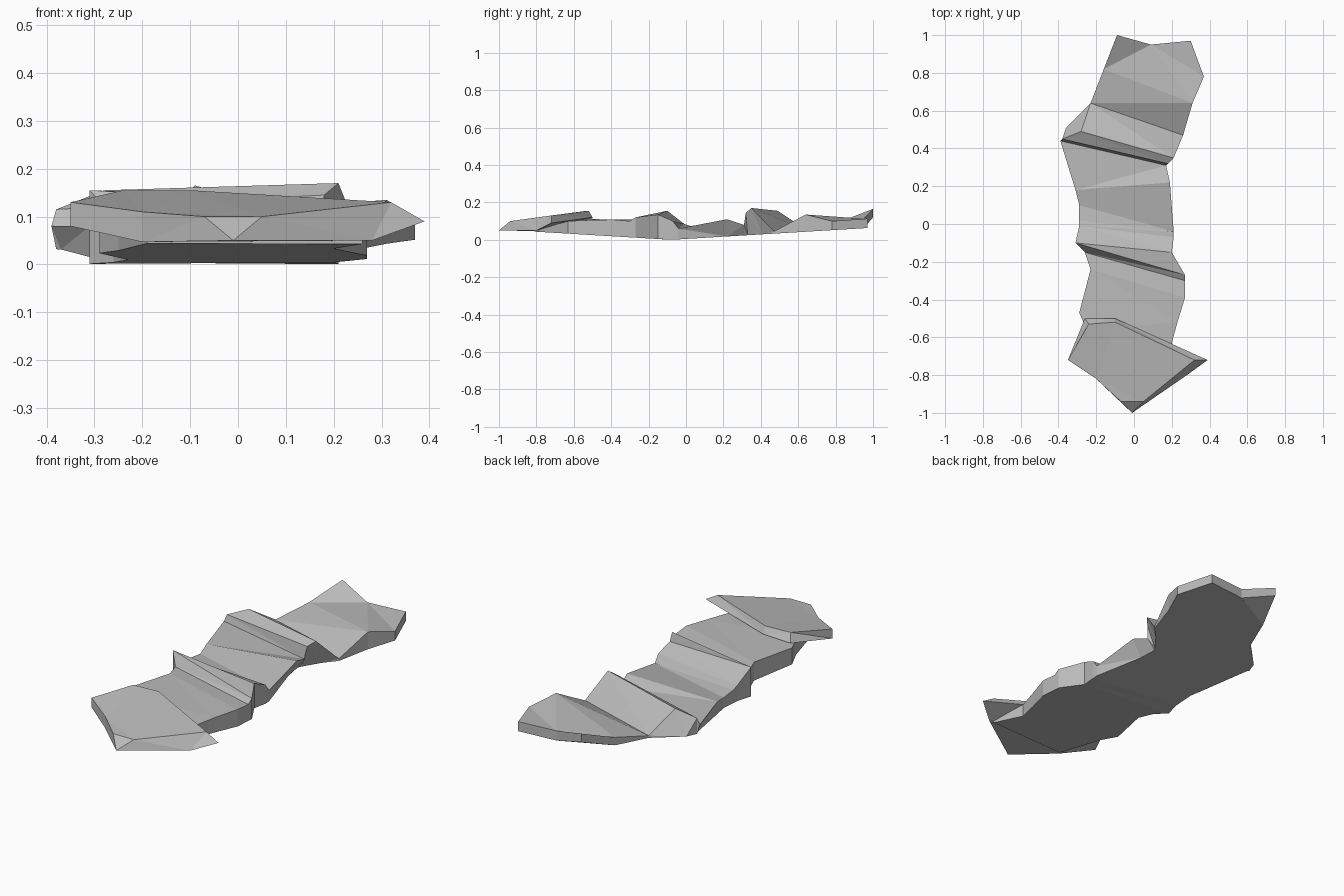
import bpy
import bmesh
from mathutils import Vector

default_cube = bpy.data.objects.get("Cube")
if default_cube:
    bpy.data.objects.remove(default_cube, do_unlink=True)

# Single stone colour
STONE = (0.5, 0.5, 0.5, 1.0)
stone = bpy.data.materials.new("stone_grey")
stone.use_nodes = True
stone.diffuse_color = STONE
stone.node_tree.nodes["Principled BSDF"].inputs["Base Color"].default_value = STONE


def point(x, y, z):
    """Convert hundredths to units."""
    return Vector((x, y, z)) / 100


def underside(p, shift=None):
    """Drop a top point to the shallow V-shaped underside."""
    x, y = shift if shift else (p.x, p.y)
    return Vector((x, y, 0.06 * abs(y + 0.08)))


def finish(name, bm):
    """Weld, split into flat facets and create the object."""
    bmesh.ops.remove_doubles(bm, verts=bm.verts[:], dist=0.0005)
    bmesh.ops.triangulate(bm, faces=bm.faces[:])
    bmesh.ops.recalc_face_normals(bm, faces=bm.faces[:])
    mesh = bpy.data.meshes.new(name)
    bm.to_mesh(mesh)
    bm.free()
    mesh.materials.append(stone)
    obj = bpy.data.objects.new(name, mesh)
    bpy.context.scene.collection.objects.link(obj)
    return obj


def loft(name, sections):
    """Skin a run of equal closed sections and cap both ends."""
    bm = bmesh.new()
    rings = [[bm.verts.new(p) for p in section] for section in sections]
    for near, far in zip(rings, rings[1:]):
        count = len(near)
        for i in range(count):
            j = (i + 1) % count
            bm.faces.new((near[i], near[j], far[j], far[i]))
    bm.faces.new(rings[0])
    bm.faces.new(rings[-1])
    return finish(name, bm)


# Folded body: left and right top edge of each crease, front to back
creases = [
    ((-19, -81, 5.5), (26, -79, 5.5)),
    ((-25, -56, 11), (20, -63, 10)),
    ((-29, -47, 11), (23, -52, 10.5)),
    ((-23, -24, 10.7), (27, -39, 10.8)),
    ((-26, -15, 10), (27, -30, 10)),
    ((-31, -10, 15.5), (27, -27, 12)),
    ((-31, -10, 15.5), (20, -15, 13.5)),
    ((-29, -1, 8.5), (21, -7, 10)),
    ((-29, 2, 7.5), (21, -4, 6)),
    ((-29, 10, 6.5), (19, 22, 11)),
    ((-31, 18, 8), (19, 22, 11)),
    ((-39, 44, 8), (17, 31, 8)),
    ((-38, 45, 11.5), (18, 32, 14.5)),
    ((-28, 49, 15.5), (21, 35, 17)),
    ((-23, 64, 5.5), (26, 47, 4.5)),
    ((-16, 82, 9.6), (31, 64, 13.5)),
    ((9, 95, 11.3), (37, 78, 10)),
    ((9, 95, 11.3), (30, 97, 11.3)),
]
# Lower edges that spread outward or tuck under
shifted = {
    (-28, 49, 15.5): (-0.36, 0.51),
    (-39, 44, 8): (-0.37, 0.44),
    (19, 22, 11): (0.14, 0.22),
    (17, 31, 8): (0.13, 0.31),
    (18, 32, 14.5): (0.14, 0.33),
    (21, 35, 17): (0.2, 0.41),
}

sections = []
for left, right in creases:
    a, b = point(*left), point(*right)
    sections.append([a, b, underside(b, shifted.get(right)),
                     underside(a, shifted.get(left))])
loft("folded_body", sections)

# Pointed front plate overlapping the body
plate_top = [(-35, -72, 13), (-20, -82, 11), (-7, -94, 10), (5, -94, 10),
             (32, -72, 13), (32, -72, 13), (-10, -52, 15.5), (-24, -53, 15.5)]
plate_base = [(-35, -72, 8), (-20, -82, 4.7), (-1, -100, 5), (-1, -100, 5),
              (28, -80, 5), (39, -72, 9), (-10, -50, 12), (-26, -50, 11.5)]
loft("front_plate", [[point(*p) for p in ring] for ring in (plate_base, plate_top)])

# Raised corner at the back
corner_top = [(-16, 82, 9.6), (-9, 100, 16.5), (9, 95, 11.3)]
corner_base = [(-16, 82, 5.4), (-9, 100, 12), (9, 95, 6.2)]
loft("back_corner", [[point(*p) for p in ring] for ring in (corner_base, corner_top)])
